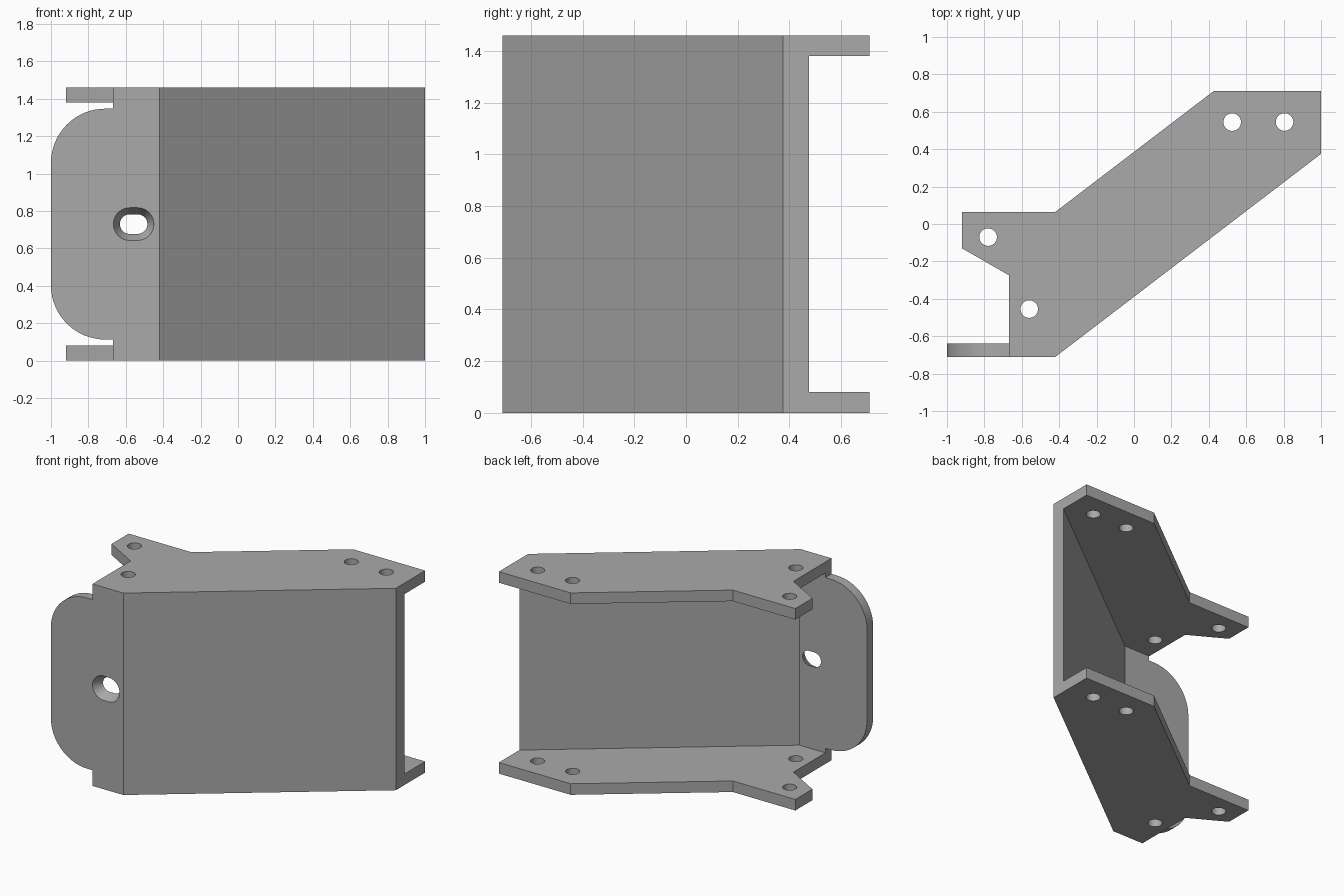
import bpy
import bmesh
from math import cos, sin, pi
from mathutils import Vector

if "Cube" in bpy.data.objects:
    bpy.data.objects.remove(bpy.data.objects["Cube"], do_unlink=True)

HEIGHT, PLATE = 1.46, 0.08
FRONT, BACK = -0.71, -0.64

steel = bpy.data.materials.new("plain_grey")
steel.use_nodes = True
grey = (0.4, 0.4, 0.4, 1)
steel.diffuse_color = grey
steel.node_tree.nodes["Principled BSDF"].inputs["Base Color"].default_value = grey


def loft(name, start, end):
    """Solid between two matching loops of points."""
    bm = bmesh.new()
    a = [bm.verts.new(p) for p in start]
    b = [bm.verts.new(p) for p in end]
    bm.faces.new(a)
    bm.faces.new(b)
    for i in range(len(a)):
        j = (i + 1) % len(a)
        bm.faces.new((a[i], a[j], b[j], b[i]))
    bmesh.ops.recalc_face_normals(bm, faces=bm.faces)
    mesh = bpy.data.meshes.new(name)
    bm.to_mesh(mesh)
    bm.free()
    mesh.materials.append(steel)
    obj = bpy.data.objects.new(name, mesh)
    bpy.context.collection.objects.link(obj)
    return obj


def upright(name, outline, low, high):
    return loft(name, [(x, y, low) for x, y in outline], [(x, y, high) for x, y in outline])


def cut(obj, cutter):
    cutter.hide_render = True
    mod = obj.modifiers.new("hole", "BOOLEAN")
    mod.operation, mod.solver, mod.object = "DIFFERENCE", "EXACT", cutter
    bpy.context.view_layer.objects.active = obj
    bpy.ops.object.modifier_apply(modifier=mod.name)
    bpy.data.objects.remove(cutter, do_unlink=True)


def smooth(obj):
    bpy.ops.object.select_all(action="DESELECT")
    obj.select_set(True)
    bpy.context.view_layer.objects.active = obj
    bpy.ops.object.shade_smooth_by_angle(angle=pi / 6)


# Matching top and bottom mounting plates with four bolt holes each
plate_outline = [(-0.92, 0.065), (-0.42, 0.065), (0.425, 0.71), (1, 0.71), (1, 0.375),
                 (-0.42, FRONT), (-0.667, FRONT), (-0.667, -0.275), (-0.92, -0.13)]
bolts = [(-0.78, -0.07), (-0.56, -0.455), (0.525, 0.545), (0.805, 0.545)]
for name, low in (("bottom_plate", 0), ("top_plate", HEIGHT - PLATE)):
    plate = upright(name, plate_outline, low, low + PLATE)
    for x, y in bolts:
        ring = [(x + 0.047 * cos(t * pi / 16), y + 0.047 * sin(t * pi / 16)) for t in range(32)]
        cut(plate, upright("bolt_cutter", ring, low - 0.1, low + PLATE + 0.1))
    smooth(plate)

# Slanted web joining the two plates
upright("slanted_web", [(-0.42, FRONT), (1, 0.375), (1, 0.475), (-0.459, BACK)],
        PLATE, HEIGHT - PLATE)

# Front flange with a rounded side tab
MID, TAB, R = HEIGHT / 2, 0.617, 0.29
half = [(-0.42, MID - PLATE), (-0.667, MID - PLATE), (-0.667, TAB)]
half += [(-1 + R - R * sin(t * pi / 32), TAB - R + R * cos(t * pi / 32)) for t in range(17)]
profile = [(x, MID + z) for x, z in half] + [(x, MID - z) for x, z in reversed(half)]
flange = loft("front_flange", [(x, FRONT, z) for x, z in profile],
              [(x, BACK, z) for x, z in profile])


# Tapered slot through the flange
def slot(y, radius):
    points = []
    for side in (1, -1):
        for t in range(17):
            a = t * pi / 16 - pi / 2
            points.append(Vector((-0.558 + side * (0.021 + radius * cos(a)), y,
                                  MID + side * radius * sin(a))))
    return points


cut(flange, loft("slot_cutter", slot(FRONT - 0.035, 0.105), slot(BACK + 0.035, 0.035)))
smooth(flange)
